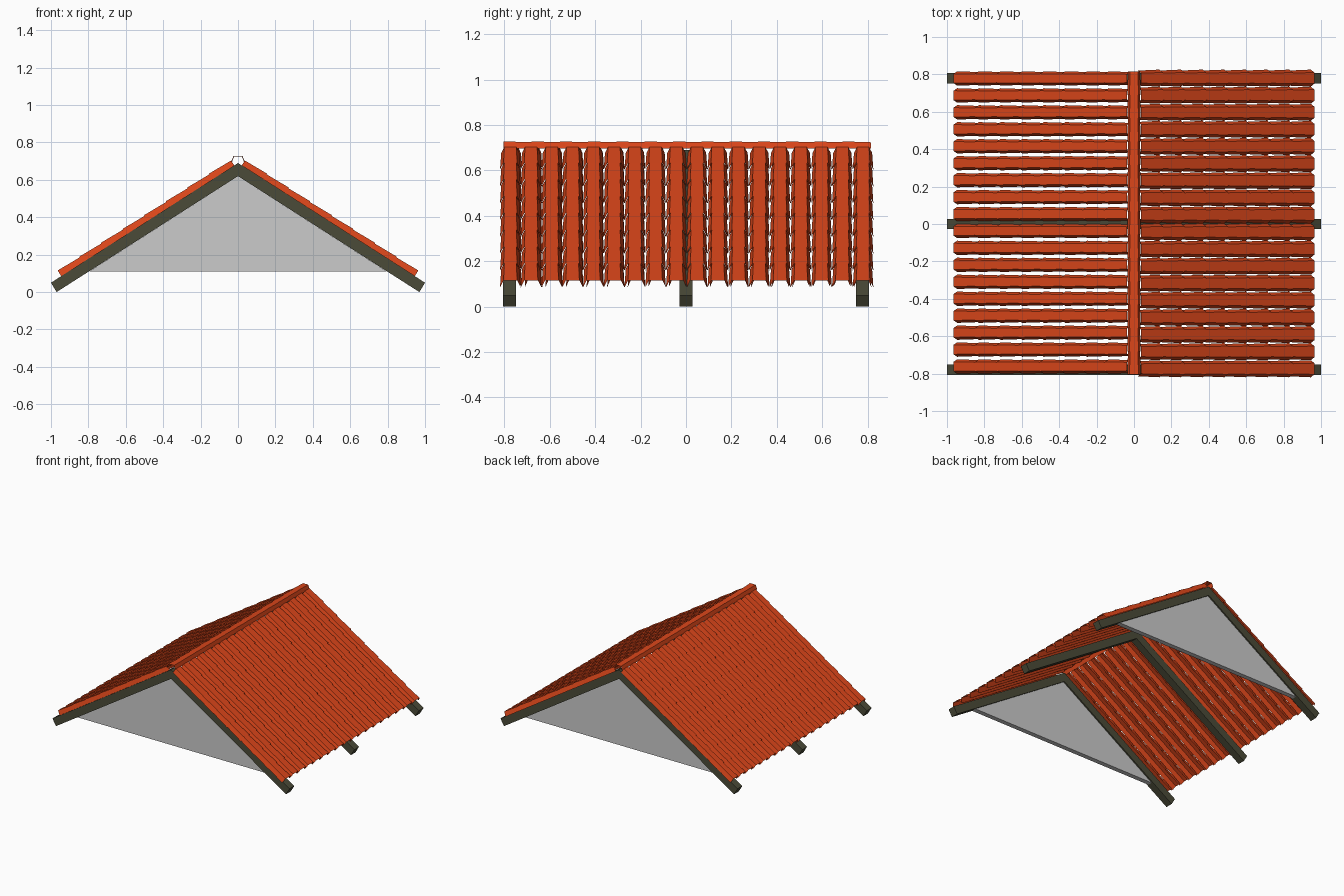
import bpy, math

if "Cube" in bpy.data.objects:
    bpy.data.objects.remove(bpy.data.objects["Cube"])

SLOPE = 0.64                      # rise per unit run of the roof
ANG = math.atan(SLOPE)
CA, SA = math.cos(ANG), math.sin(ANG)
TOP, BOTTOM = 0.69, 0.62          # apex heights of rafter top and underside


def material(name, rgb):
    m = bpy.data.materials.new(name)
    m.diffuse_color = (*rgb, 1)
    m.use_nodes = True
    m.node_tree.nodes["Principled BSDF"].inputs["Base Color"].default_value = m.diffuse_color
    return m


TILE = material("terracotta", (0.70, 0.06, 0.01))
WOOD = material("dark_wood", (0.07, 0.07, 0.04))


def make(name, verts, faces, mat=None):
    me = bpy.data.meshes.new(name)
    me.from_pydata(verts, [], faces)
    me.update()
    ob = bpy.data.objects.new(name, me)
    bpy.context.collection.objects.link(ob)
    if mat:
        me.materials.append(mat)
    return ob


def extrude_y(name, profile, y, width, mat=None):
    """Extrude an x-z outline along y (outline is anticlockwise from the front)."""
    n = len(profile)
    verts = [(x, y + s * width / 2, z) for s in (-1, 1) for x, z in profile]
    faces = [tuple(range(n)), tuple(reversed(range(n, 2 * n)))]
    faces += [(i, i + n, (i + 1) % n + n, (i + 1) % n) for i in range(n)]
    return make(name, verts, faces, mat)


def section(w, h):
    """Half-hexagon tile cross-section: (across, height)."""
    return [(-w / 2, 0), (-w * 0.33, h), (w * 0.33, h), (w / 2, 0)]


# Rafter pairs: front, middle, back
chevron = [(0, TOP), (-1, 0.05), (-0.97, 0), (0, BOTTOM), (0.97, 0), (1, 0.05)]
for label, y in (("front", -0.778), ("middle", 0), ("back", 0.778)):
    extrude_y(label + "_rafters", chevron, y, 0.056, WOOD)

# Grey gable panels
half = (BOTTOM - 0.11) / SLOPE
for label, y in (("front", -0.778), ("back", 0.778)):
    extrude_y(label + "_gable", [(-half, 0.11), (half, 0.11), (0, BOTTOM)], y, 0.036)


# Tiled slopes: rows of tapered, overlapping open shells
def tiled_slope(name, side, y0, y1, w_low, w_high):
    rows, cols = 18, 8
    x_top, x_eave = 0.02, 0.945
    step = (x_eave - x_top) / cols
    verts, faces = [], []
    for r in range(rows):
        yc = y0 + (y1 - y0) * r / (rows - 1)
        for c in range(cols):
            base = len(verts)
            xl = x_top + step * (c + 1)
            xh = xl - step * (1.08 if c else 1)
            for x, w, h in ((xl, w_low, 0.036), (xh, w_high, 0.031)):
                for a, b in section(w, h):
                    verts.append((side * (x + b * SA), yc + a, TOP - SLOPE * x + b * CA))
            for j in range(3):
                f = (base + j, base + j + 1, base + j + 5, base + j + 4)
                faces.append(f if side > 0 else f[::-1])
    make(name, verts, faces, TILE)


tiled_slope("right_tiles", 1, -0.774, 0.780, 0.091, 0.080)
tiled_slope("left_tiles", -1, -0.762, 0.778, 0.077, 0.068)

# Ridge cap tiles along the apex
verts, faces = [], []
count, y0, y1 = 13, -0.805, 0.815
step = (y1 - y0) / count
for i in range(count):
    base = len(verts)
    ya = y0 + i * step
    for y, w, h in ((ya, 0.072, 0.032), (min(ya + step * 1.06, y1), 0.064, 0.028)):
        verts += [(a, y, 0.696 + b) for a, b in section(w, h)]
    faces += [(base + j, base + j + 1, base + j + 5, base + j + 4) for j in range(3)]
make("ridge_cap", verts, faces, TILE)
